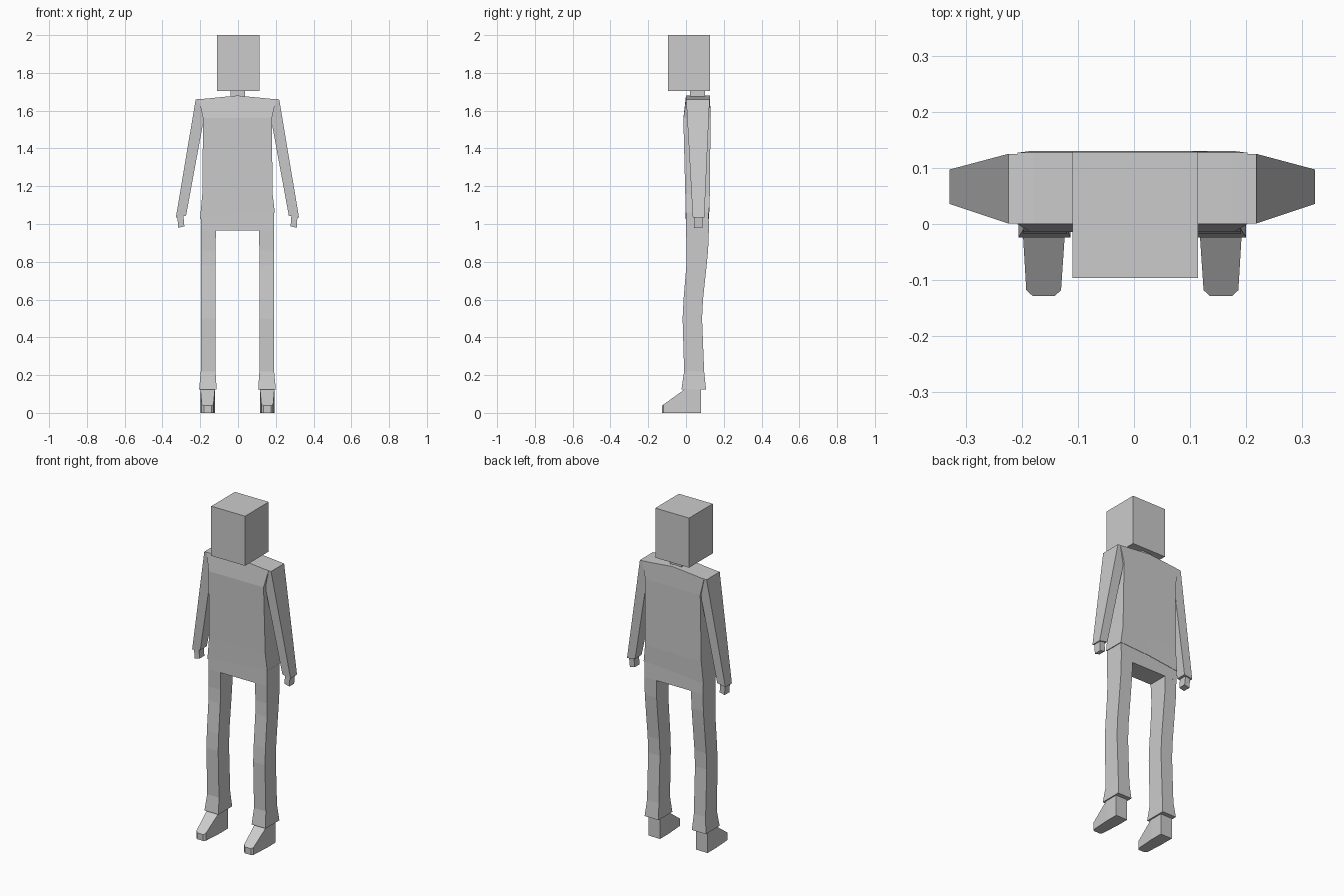
import bpy, bmesh

if "Cube" in bpy.data.objects:
    bpy.data.objects.remove(bpy.data.objects["Cube"])

CX = -0.003  # body centre line


def loft(name, rings):
    """Skin equal-length point rings into a closed solid."""
    bm = bmesh.new()
    vs = [[bm.verts.new(p) for p in ring] for ring in rings]
    n = len(vs[0])
    for a, b in zip(vs, vs[1:]):
        for i in range(n):
            j = (i + 1) % n
            bm.faces.new((a[i], a[j], b[j], b[i]))
    bm.faces.new(vs[0])
    bm.faces.new(vs[-1])
    bmesh.ops.recalc_face_normals(bm, faces=bm.faces)
    me = bpy.data.meshes.new(name)
    bm.to_mesh(me)
    bm.free()
    ob = bpy.data.objects.new(name, me)
    bpy.context.collection.objects.link(ob)
    return ob


def flat(z, x0, x1, y0, y1):
    """Horizontal rectangle ring."""
    return [(x0, y0, z), (x1, y0, z), (x1, y1, z), (x0, y1, z)]


def box(name, x0, x1, y0, y1, z0, z1):
    return loft(name, [flat(z0, x0, x1, y0, y1), flat(z1, x0, x1, y0, y1)])


def pair(name, rings):
    """Left and right copies about the body centre line."""
    for side, s in (("left", -1), ("right", 1)):
        loft(f"{side}_{name}", [[(CX + s * x, y, z) for x, y, z in r] for r in rings])


# Head and neck
box("head", -0.11, 0.114, -0.096, 0.128, 1.703, 2.0)
box("neck", -0.04, 0.036, 0.02, 0.10, 1.66, 1.71)

# Shirt body: half width, front y, back y, z at left / centre / right
shirt = [
    (0.198, -0.002, 0.122, 1.026, 1.05, 1.06),
    (0.186, -0.004, 0.126, 1.16, 1.16, 1.16),
    (0.182, -0.014, 0.130, 1.56, 1.56, 1.56),
    (0.205, 0.0, 0.127, 1.66, 1.68, 1.66),
]
loft("shirt", [[(CX - w, f, zl), (CX, f, zc), (CX + w, f, zr),
                (CX + w, b, zr), (CX, b, zc), (CX - w, b, zl)]
               for w, f, b, zl, zc, zr in shirt])


# Sleeves and hands
def arm_ring(xi, zi, xo, zo, y0, y1):
    return [(xi, y0, zi), (xo, y0, zo), (xo, y1, zo), (xi, y1, zi)]


pair("sleeve", [arm_ring(0.158, 1.664, 0.221, 1.66, 0.001, 0.125),
                arm_ring(0.272, 1.044, 0.326, 1.034, 0.036, 0.097)])
pair("hand", [arm_ring(0.286, 1.05, 0.318, 1.045, 0.042, 0.09),
              arm_ring(0.281, 0.988, 0.314, 0.98, 0.042, 0.087)])

# Hips
loft("hips", [flat(0.965, CX - 0.194, CX + 0.194, 0.0, 0.121),
              flat(1.062, CX - 0.194, CX + 0.194, 0.0, 0.12)])

# Trouser legs: z, inner x, outer x, front y, back y
legs = [
    (0.968, 0.114, 0.194, 0.0, 0.121),
    (0.86, 0.116, 0.194, 0.004, 0.117),
    (0.78, 0.116, 0.194, 0.002, 0.109),
    (0.60, 0.116, 0.194, -0.013, 0.09),
    (0.50, 0.116, 0.194, -0.018, 0.085),
    (0.22, 0.116, 0.194, -0.01, 0.096),
    (0.125, 0.110, 0.203, -0.024, 0.106),
]
pair("trouser_leg", [flat(*r[:5]) for r in legs])

# Shoes: y, inner x, outer x, top z
shoes = [(0.08, 0.119, 0.196, 0.13), (0.0, 0.119, 0.196, 0.13),
         (-0.118, 0.127, 0.189, 0.045), (-0.128, 0.138, 0.178, 0.038)]
pair("shoe", [[(a, y, 0), (b, y, 0), (b, y, z), (a, y, z)] for y, a, b, z in shoes])
